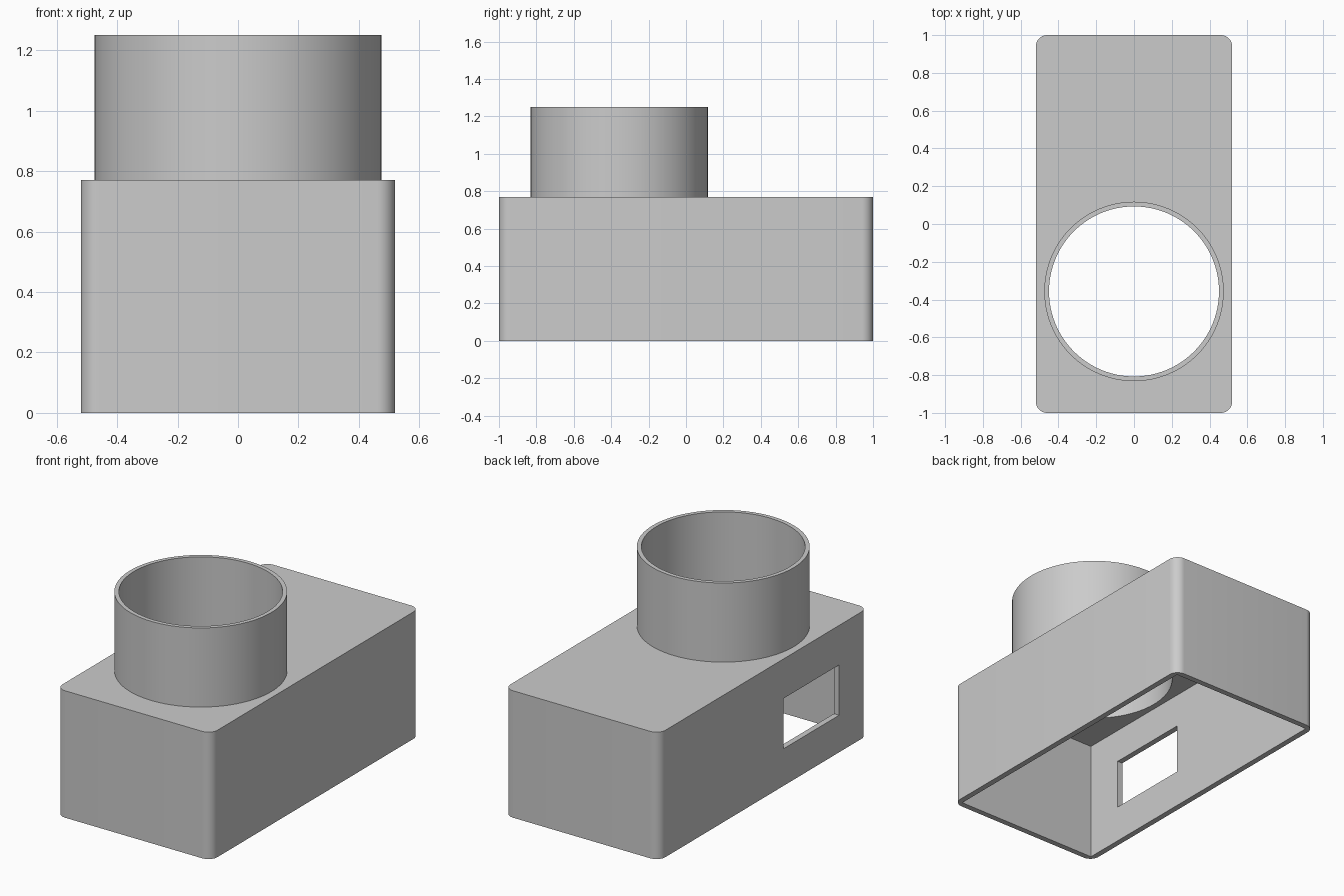
import bpy
import bmesh
from mathutils import Matrix, Vector

if "Cube" in bpy.data.objects:
    bpy.data.objects.remove(bpy.data.objects["Cube"], do_unlink=True)

WIDTH, LENGTH, HEIGHT, TOP = 1.04, 2.0, 0.77, 1.25
WALL, CORNER = 0.035, 0.06
PIPE_Y, PIPE_OUT, PIPE_IN = -0.357, 0.475, 0.45
SIDES = 96

grey = bpy.data.materials.new("plain grey")
grey.use_nodes = True
colour = (0.6, 0.6, 0.6, 1)
grey.diffuse_color = colour
grey.node_tree.nodes["Principled BSDF"].inputs["Base Color"].default_value = colour


def make_object(name, bm):
    bmesh.ops.recalc_face_normals(bm, faces=bm.faces)
    mesh = bpy.data.meshes.new(name)
    bm.to_mesh(mesh)
    bm.free()
    mesh.materials.append(grey)
    obj = bpy.data.objects.new(name, mesh)
    bpy.context.collection.objects.link(obj)
    return obj


def block(name, low, high, radius=0):
    """Box between two corners, with optional rounded upright edges."""
    low, high = Vector(low), Vector(high)
    bm = bmesh.new()
    bmesh.ops.create_cube(bm, size=1)
    bmesh.ops.scale(bm, vec=high - low, verts=bm.verts)
    bmesh.ops.translate(bm, vec=(low + high) / 2, verts=bm.verts)
    if radius:
        upright = [e for e in bm.edges
                   if abs(e.verts[0].co.z - e.verts[1].co.z) > 0.1]
        bmesh.ops.bevel(bm, geom=upright, offset=radius, segments=10,
                        profile=0.5, affect='EDGES')
    return make_object(name, bm)


def cylinder(name, radius, z0, z1):
    bm = bmesh.new()
    bmesh.ops.create_cone(bm, cap_ends=True, segments=SIDES, radius1=radius,
                          radius2=radius, depth=z1 - z0,
                          matrix=Matrix.Translation((0, PIPE_Y, (z0 + z1) / 2)))
    return make_object(name, bm)


def select_only(obj):
    bpy.ops.object.select_all(action='DESELECT')
    obj.select_set(True)
    bpy.context.view_layer.objects.active = obj


def cut(obj, cutter):
    """Subtract the cutter, then discard it."""
    cutter.hide_render = True
    mod = obj.modifiers.new("cut", 'BOOLEAN')
    mod.operation, mod.solver, mod.object = 'DIFFERENCE', 'EXACT', cutter
    select_only(obj)
    bpy.ops.object.modifier_apply(modifier=mod.name)
    bpy.data.objects.remove(cutter, do_unlink=True)


# Hollow housing, open underneath
x, y = WIDTH / 2, LENGTH / 2
housing = block("housing", (-x, -y, 0), (x, y, HEIGHT), CORNER)
cut(housing, block("cavity_cutter", (-x + WALL, -y + WALL, -0.2),
                   (x - WALL, y - WALL, HEIGHT - WALL)))

# Round opening in the roof and rectangular window in one side
cut(housing, cylinder("roof_cutter", PIPE_IN, 0.6, 1))
cut(housing, block("window_cutter", (-x - 0.1, -0.725, 0.225),
                   (-x + 0.2, -0.19, 0.53)))

# Round pipe collar standing on the roof
pipe = cylinder("pipe_collar", PIPE_OUT, HEIGHT, TOP)
cut(pipe, cylinder("bore_cutter", PIPE_IN, HEIGHT - 0.2, TOP + 0.2))

for part in (housing, pipe):
    select_only(part)
    bpy.ops.object.shade_smooth_by_angle(angle=0.5)
